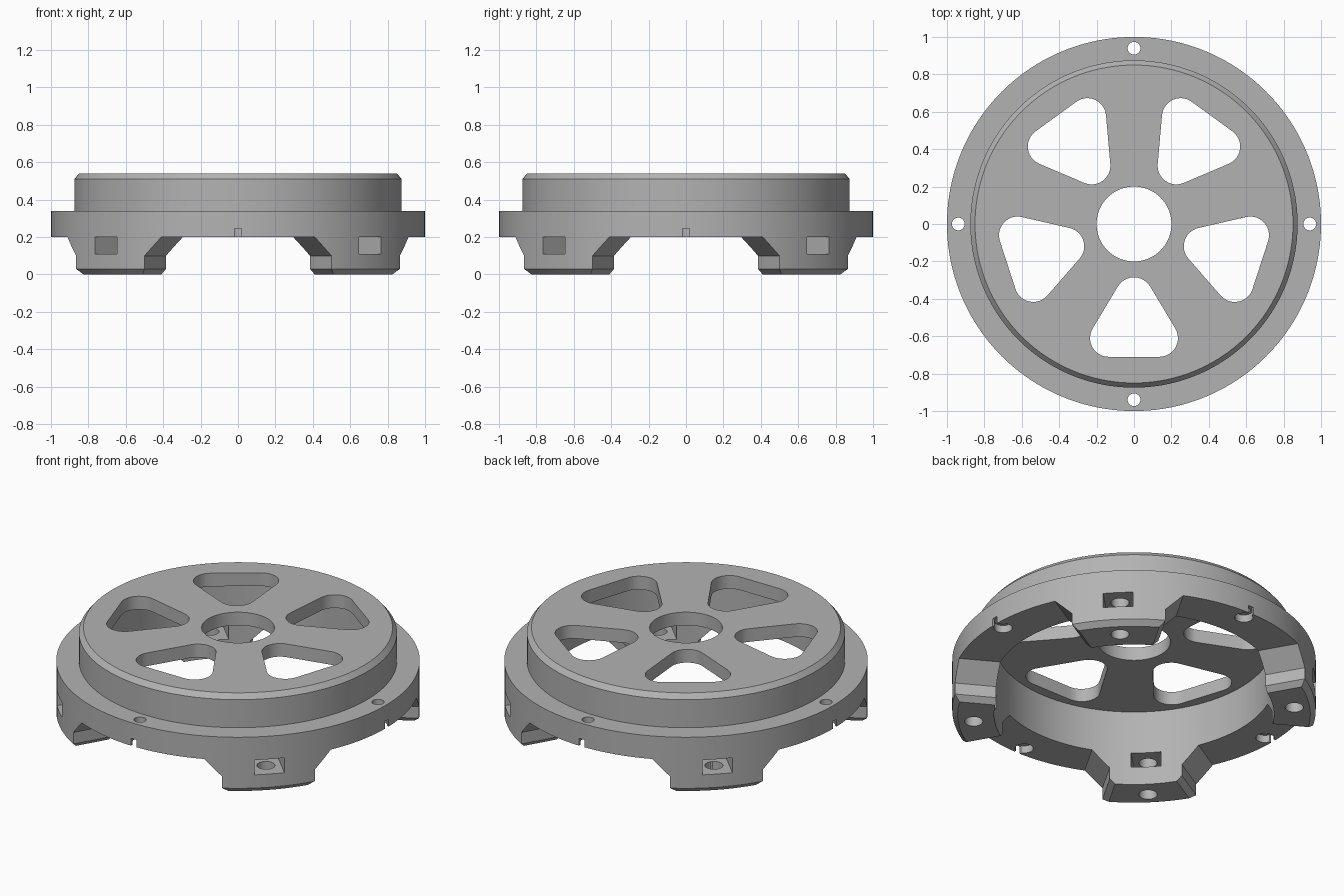
import bpy, bmesh
from math import sin, cos, pi, radians, atan2
from mathutils import Matrix, Vector

cube = bpy.data.objects.get("Cube")
if cube:
    bpy.data.objects.remove(cube)

grey = bpy.data.materials.new("plain grey")
grey.use_nodes = True
COLOUR = (0.45, 0.45, 0.45, 1)
grey.diffuse_color = COLOUR
grey.node_tree.nodes["Principled BSDF"].inputs["Base Color"].default_value = COLOUR


def make(name, bm):
    bmesh.ops.recalc_face_normals(bm, faces=bm.faces)
    mesh = bpy.data.meshes.new(name)
    bm.to_mesh(mesh)
    bm.free()
    mesh.materials.append(grey)
    obj = bpy.data.objects.new(name, mesh)
    bpy.context.collection.objects.link(obj)
    return obj


def loft(name, rings, closed=False):
    """Skin a list of equal-length rings; cap the ends unless closed."""
    bm = bmesh.new()
    loops = [[bm.verts.new(p) for p in ring] for ring in rings]
    n = len(loops[0])
    pairs = list(zip(loops, loops[1:])) + ([(loops[-1], loops[0])] if closed else [])
    for a, b in pairs:
        for i in range(n):
            j = (i + 1) % n
            bm.faces.new((a[i], a[j], b[j], b[i]))
    if not closed:
        bm.faces.new(loops[0])
        bm.faces.new(loops[-1])
    return make(name, bm)


def circle(r, z, n, x=0.0):
    return [(x + r * cos(2 * pi * i / n), r * sin(2 * pi * i / n), z) for i in range(n)]


def prism(outline, z0, z1):
    return loft("cutter", [[(x, y, z) for x, y in outline] for z in (z0, z1)])


def drill(r, x, z0, z1, n=32):
    return loft("cutter", [circle(r, z, n, x) for z in (z0, z1)])


def box(x0, x1, half, z0, z1):
    return prism([(x0, -half), (x1, -half), (x1, half), (x0, half)], z0, z1)


def cut(cutter, angle=0.0):
    """Turn a cutter about the axis, subtract it from the body and discard it."""
    cutter.data.transform(Matrix.Rotation(radians(angle), 4, 'Z'))
    cutter.hide_render = True
    mod = body.modifiers.new("cut", 'BOOLEAN')
    mod.object, mod.operation, mod.solver = cutter, 'DIFFERENCE', 'EXACT'
    bpy.context.view_layer.objects.active = body
    bpy.ops.object.modifier_apply(modifier=mod.name)
    bpy.data.objects.remove(cutter)


# Turned body: hollow below, flange, raised hub with chamfered rim
profile = [(0.77, 0), (0.97, 0), (1, 0.03), (1, 0.34), (0.875, 0.34),
           (0.875, 0.51), (0.85, 0.54), (0.2, 0.54), (0.2, 0.46), (0.77, 0.46)]
body = loft("hub_cap_body", [circle(r, z, 160) for r, z in profile], closed=True)


# Gap between neighbouring feet: wedge with sloped shoulders and bottom chamfer
def gap():
    rings = []
    for z, d in ((-0.02, -0.05), (0.03, 0), (0.1, 0), (0.2, 0.1)):
        apex, a = d / sin(pi / 6), pi / 6
        reach = 1.6
        rings.append([(apex, 0, z)] + [(apex + reach * cos(s * a), s * reach * sin(a), z)
                                       for s in (-1, 1)])
    return loft("cutter", rings)


# Spoke window: rounded triangle around three corner circles
def window():
    corners = [Vector((0.385, 0)), Vector((0.61, 0.135)), Vector((0.61, -0.135))]
    outline = []
    for i, c in enumerate(corners):
        before, after = c - corners[i - 1], corners[(i + 1) % 3] - c
        a0 = atan2(before.y, before.x) - pi / 2
        a1 = atan2(after.y, after.x) - pi / 2
        # corners run clockwise or anticlockwise: take the outer arc
        sign = 1 if before.cross(after) > 0 else -1
        if sign < 0:
            a0, a1 = a0 + pi, a1 + pi
        sweep = ((a1 - a0) * sign) % (2 * pi) * sign
        for k in range(13):
            a = a0 + sweep * k / 12
            outline.append((c.x + 0.1 * cos(a), c.y + 0.1 * sin(a)))
    return prism(outline, 0.4, 0.6)


for k in range(4):
    side = 90 * k
    cut(gap(), side)
    # Flange screw holes with counterbore and drain notch underneath
    cut(drill(0.034, 0.94, 0.1, 0.4), side)
    cut(drill(0.05, 0.94, 0.1, 0.245), side)
    cut(box(0.94, 1.1, 0.018, 0.1, 0.245), side)
    # Foot pockets and vertical bolt holes
    cut(box(0.6, 1.1, 0.083, 0.11, 0.2), side + 45)
    cut(drill(0.05, 0.885, -0.1, 0.28), side + 45)

for k in range(5):
    cut(window(), -90 + 72 * k)

bpy.ops.object.select_all(action='DESELECT')
body.select_set(True)
bpy.context.view_layer.objects.active = body
bpy.ops.object.shade_smooth_by_angle(angle=radians(25))
